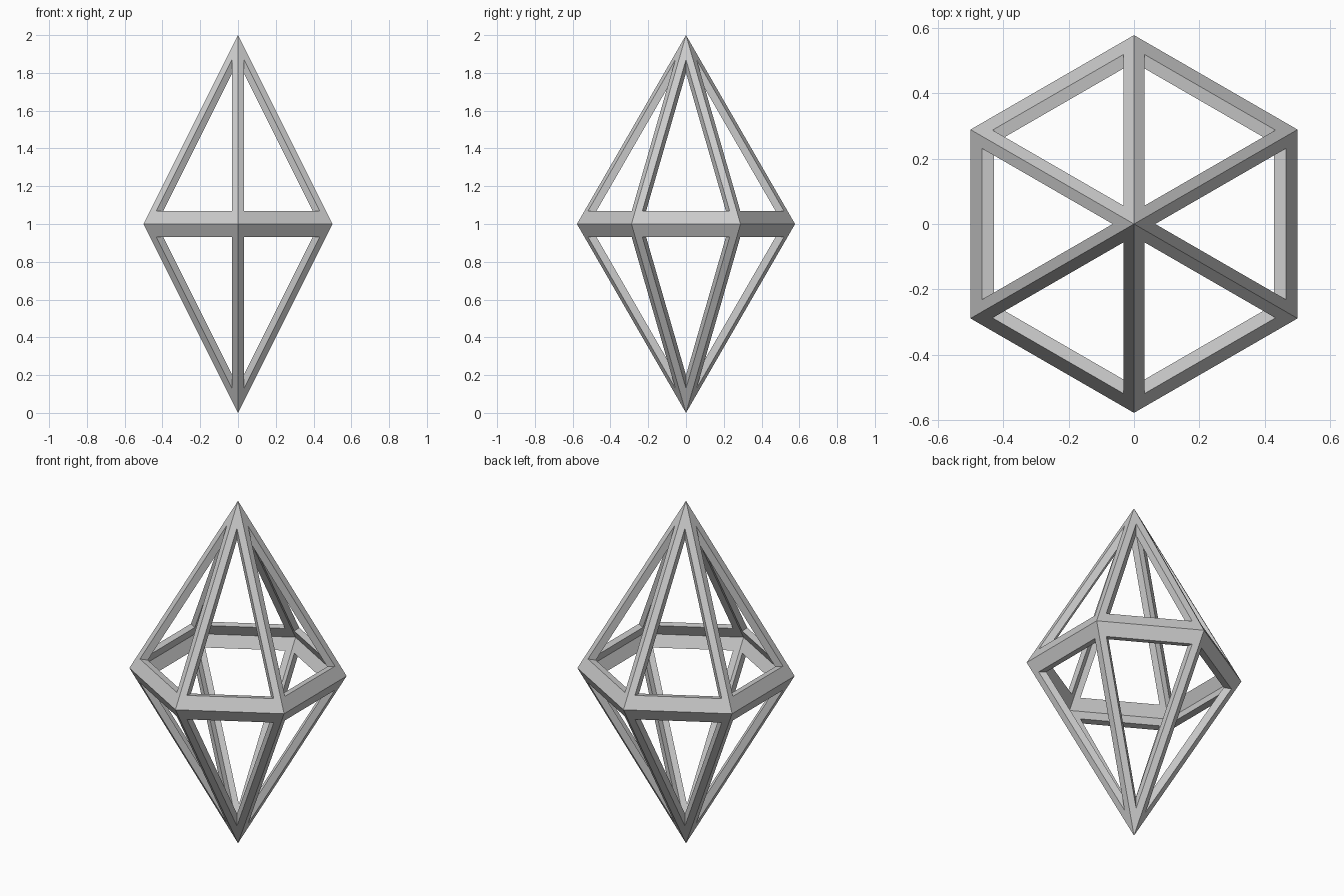
import bpy
import bmesh
from math import cos, sin, tan, pi, radians
from mathutils import Vector, Matrix

cube = bpy.data.objects.get("Cube")
if cube:
    bpy.data.objects.remove(cube, do_unlink=True)

APOTHEM = 0.5                         # centre to the middle of a ring side
RADIUS = APOTHEM / cos(pi / 6)        # centre to a ring corner
STRUT = 0.0325                        # half width of a sloping strut
BAND = 0.07                           # half height of the middle ring
INNER = 0.92                          # inner shell as a share of the outer

grey = bpy.data.materials.new("plain grey")
grey.use_nodes = True
grey.diffuse_color = (0.6, 0.6, 0.6, 1)
grey.node_tree.nodes["Principled BSDF"].inputs["Base Color"].default_value = (0.6, 0.6, 0.6, 1)


def face_point(side, z):
    """Point on a sloping face at height z; side is the sideways offset."""
    return Vector((side, -APOTHEM * (1 - z), z))


def add_panel(bm, turn):
    """One triangular frame: outer rim, inner rim and the walls between."""
    half = RADIUS / 2
    tip_drop = STRUT / cos(pi / 6) / tan(pi / 6) / APOTHEM
    low = APOTHEM * (1 - BAND) * tan(pi / 6) - STRUT / cos(pi / 6)
    rim = [face_point(-half, 0), face_point(half, 0), face_point(0, 1)]
    hole = [face_point(-low, BAND), face_point(low, BAND), face_point(0, 1 - tip_drop)]
    rim, hole = [[turn @ p for p in loop] for loop in (rim, hole)]
    for i in range(3):
        j = (i + 1) % 3
        quads = (
            (rim[i], rim[j], hole[j], hole[i]),
            (rim[j] * INNER, rim[i] * INNER, hole[i] * INNER, hole[j] * INNER),
            (hole[i], hole[j], hole[j] * INNER, hole[i] * INNER),
        )
        for quad in quads:
            bm.faces.new([bm.verts.new(p) for p in quad])


# Six frames above the ring and six mirrored below
bm = bmesh.new()
for flip in (1, -1):
    mirror = Matrix.Diagonal((1, 1, flip))
    for k in range(6):
        add_panel(bm, mirror @ Matrix.Rotation(radians(30 + 60 * k), 3, "Z"))
bmesh.ops.remove_doubles(bm, verts=bm.verts, dist=0.0005)
bmesh.ops.recalc_face_normals(bm, faces=bm.faces)
bmesh.ops.translate(bm, verts=bm.verts, vec=(0, 0, 1))

mesh = bpy.data.meshes.new("crystal_frame")
bm.to_mesh(mesh)
bm.free()
mesh.materials.append(grey)
frame = bpy.data.objects.new("crystal_frame", mesh)
bpy.context.collection.objects.link(frame)
